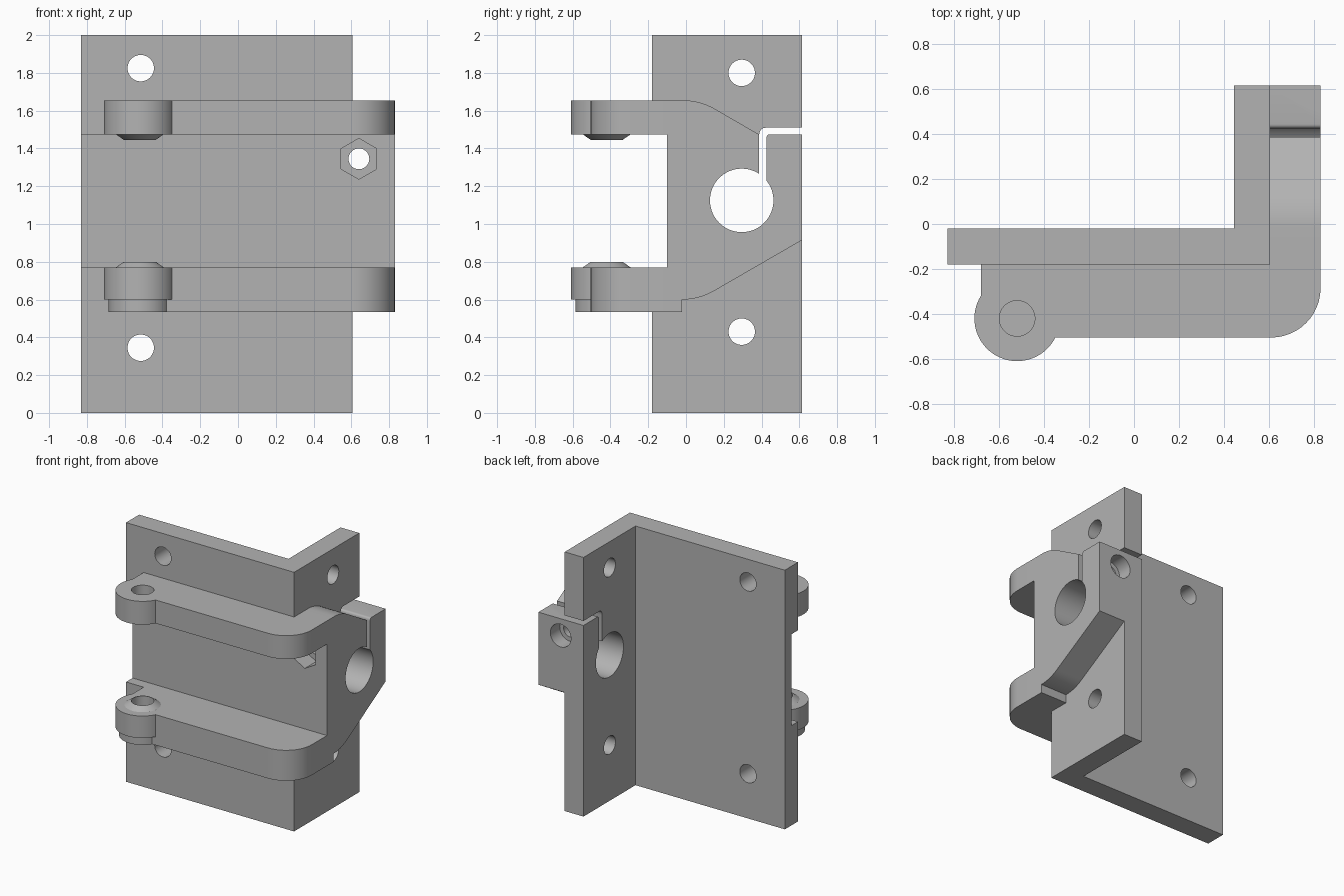
import bpy
import bmesh
from math import sin, cos, pi

cube = bpy.data.objects.get("Cube")
if cube:
    bpy.data.objects.remove(cube, do_unlink=True)

grey = bpy.data.materials.new("plain grey")
grey.use_nodes = True
COLOUR = (0.45, 0.45, 0.45, 1)
grey.diffuse_color = COLOUR
grey.node_tree.nodes["Principled BSDF"].inputs["Base Color"].default_value = COLOUR

PLACE = {
    "x": lambda a, b, h: (h, a, b),
    "y": lambda a, b, h: (a, h, b),
    "z": lambda a, b, h: (a, b, h),
}


def circle(a, b, r, n=64, start=0.0):
    return [(a + r * cos(start + 2 * pi * i / n), b + r * sin(start + 2 * pi * i / n)) for i in range(n)]


def bend(p, q, r, n=10):
    """Smooth corner from p to r, pulled towards q."""
    steps = [i / n for i in range(n + 1)]
    return [tuple((1 - t) ** 2 * p[k] + 2 * t * (1 - t) * q[k] + t * t * r[k] for k in (0, 1)) for t in steps]


def prism(name, axis, lo, hi, points, end_points=None):
    """Solid between a profile at lo and a matching profile at hi."""
    bm = bmesh.new()
    place = PLACE[axis]
    first = [bm.verts.new(place(a, b, lo)) for a, b in points]
    last = [bm.verts.new(place(a, b, hi)) for a, b in end_points or points]
    bm.faces.new(first)
    bm.faces.new(last[::-1])
    n = len(first)
    for i in range(n):
        j = (i + 1) % n
        bm.faces.new((first[j], first[i], last[i], last[j]))
    bmesh.ops.recalc_face_normals(bm, faces=bm.faces)
    mesh = bpy.data.meshes.new(name)
    bm.to_mesh(mesh)
    bm.free()
    mesh.materials.append(grey)
    ob = bpy.data.objects.new(name, mesh)
    bpy.context.collection.objects.link(ob)
    return ob


def combine(target, tool, operation):
    mod = target.modifiers.new(tool.name, "BOOLEAN")
    mod.operation, mod.solver, mod.object = operation, "EXACT", tool
    bpy.context.view_layer.objects.active = target
    bpy.ops.object.modifier_apply(modifier=mod.name)
    bpy.data.objects.remove(tool, do_unlink=True)


# Angle plate
body = prism("clamp_bracket", "z", 0, 2, [
    (-0.83, -0.18), (0.605, -0.18), (0.605, 0.615), (0.445, 0.615), (0.445, -0.02), (-0.83, -0.02)])


def add(*args):
    combine(body, prism(*args), "UNION")


def cut(*args):
    combine(body, prism(*args), "DIFFERENCE")


# Shallow recess across the front of the plate
LOW, HIGH = 0.77, 1.475
cut("recess", "x", -1, 1, [(-0.3, LOW), (-0.1, LOW), (-0.1, HIGH), (-0.3, HIGH)])

# Side cheek that holds the bore
cheek = [(-0.1, 0.535), (-0.02, 0.535)]
cheek += bend((-0.02, 0.6), (0.069, 0.6), (0.146, 0.644))
cheek += [(0.615, 0.915), (0.615, HIGH), (0.385, HIGH)]
cheek += bend((0.15, 1.611), (0.073, 1.655), (-0.016, 1.655)) + [(-0.1, 1.655)]
add("cheek", "x", 0.55, 0.83, cheek)

# Two hinge arms with round outer corner
corner = [(0.61 + 0.22 * sin(t * pi / 24), -0.285 - 0.22 * cos(t * pi / 24)) for t in range(13)]
arm = [(-0.68, -0.06), (-0.68, -0.42), (-0.52, -0.505)] + corner + [(0.83, -0.06)]
PX, PY = -0.52, -0.42
for part, bottom, boss_bottom, top in (("lower", 0.535, 0.6, LOW), ("upper", HIGH, HIGH, 1.655)):
    add(part + "_arm", "z", bottom, top, arm)
    add(part + "_boss", "z", boss_bottom, top, circle(PX, PY, 0.19))
add("lower_collar", "z", 0.535, 0.7, circle(PX, PY, 0.165))

# Tapered collars facing each other
for part, root, tip in (("lower", LOW - 0.03, LOW + 0.03), ("upper", HIGH + 0.03, HIGH - 0.03)):
    add(part + "_taper", "z", root, tip, circle(PX, PY, 0.17), circle(PX, PY, 0.084))

# Pin holes: blind below, open above
cut("lower_pin_hole", "z", 0.6, 0.9, circle(PX, PY, 0.079))
cut("upper_pin_hole", "z", 1.3, 1.8, circle(PX, PY, 0.079))

# Mounting holes
for z in (0.345, 1.825):
    cut("front_hole", "y", -0.3, 0.1, circle(-0.515, z, 0.07, 48))
for z in (0.43, 1.8):
    cut("side_hole", "x", 0.3, 0.7, circle(0.295, z, 0.07, 48))

# Large bore and the bent slit that lets the clamp close
cut("bore", "x", 0.3, 1, circle(0.295, 1.125, 0.168, 96))
slit = [(0.387, 1.2), (0.425, 1.2)] + bend((0.425, 1.45), (0.425, HIGH), (0.445, HIGH), 5)
slit += [(0.7, HIGH), (0.7, 1.51)] + bend((0.425, 1.51), (0.387, 1.51), (0.387, 1.465), 6)
cut("slit", "x", 0.3, 1, slit)

# Clamp screw hole, nut pocket and screw head seat
BX, BZ = 0.64, 1.345
cut("screw_hole", "y", -0.3, 0.8, circle(BX, BZ, 0.055, 48))
cut("nut_pocket", "y", -0.3, 0.04, circle(BX, BZ, 0.108, 6, pi / 2))
cut("screw_seat", "y", 0.5, 0.8, circle(BX, BZ, 0.088, 48))

# Smooth round walls, sharp edges kept
bpy.ops.object.select_all(action="DESELECT")
body.select_set(True)
bpy.context.view_layer.objects.active = body
bpy.ops.object.shade_smooth_by_angle(angle=pi / 7)
